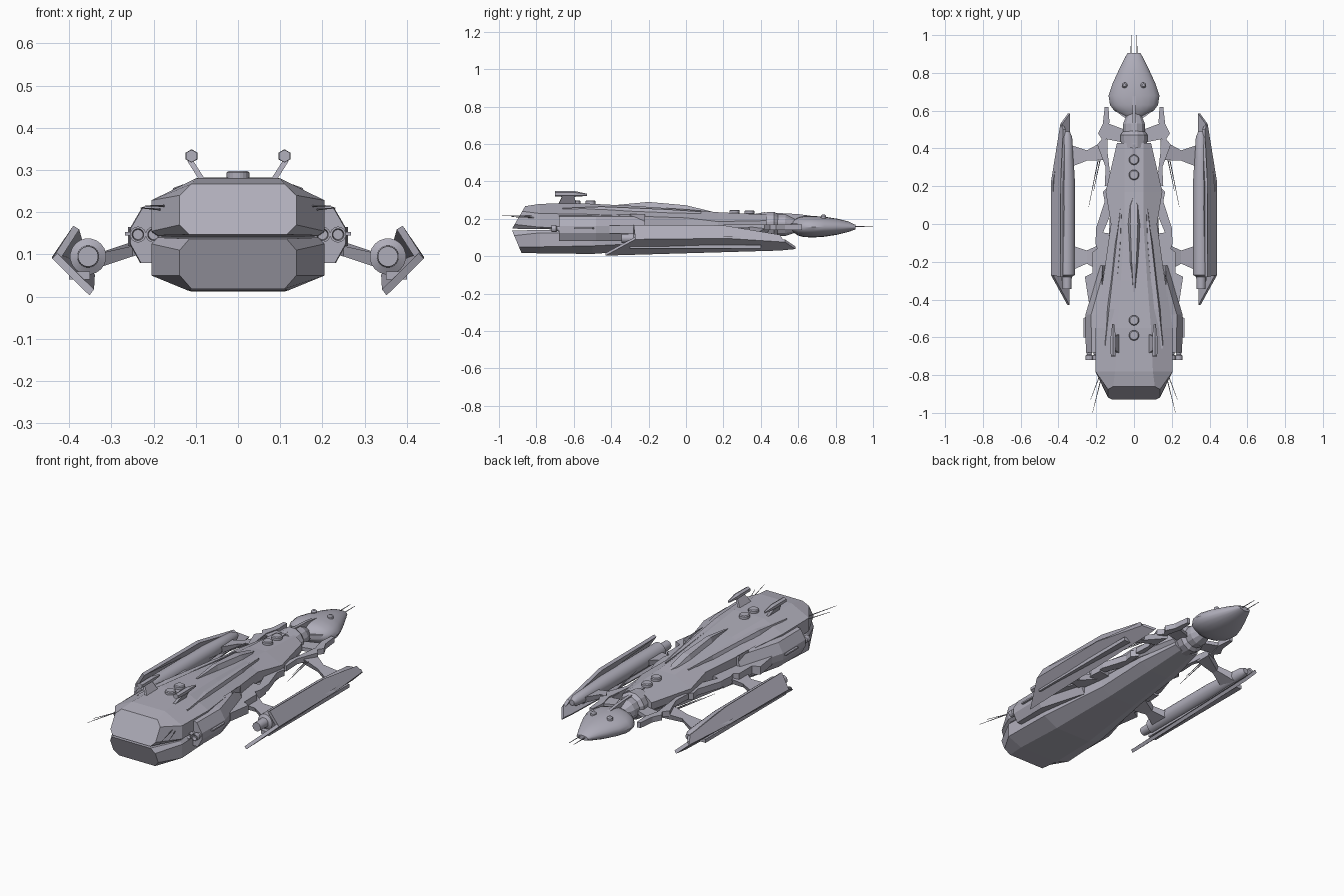
import bpy, bmesh, math
from mathutils import Vector

old = bpy.data.objects.get("Cube")
if old:
    bpy.data.objects.remove(old, do_unlink=True)

COLOR = (0.43, 0.42, 0.49, 1)
grey = bpy.data.materials.new("hull grey")
grey.use_nodes = True
grey.diffuse_color = COLOR
grey.node_tree.nodes["Principled BSDF"].inputs["Base Color"].default_value = COLOR


def finish(name, bm, mirror=False, smooth=False):
    bmesh.ops.recalc_face_normals(bm, faces=bm.faces)
    mesh = bpy.data.meshes.new(name)
    bm.to_mesh(mesh)
    bm.free()
    mesh.materials.append(grey)
    ob = bpy.data.objects.new(name, mesh)
    bpy.context.collection.objects.link(ob)
    if mirror:
        ob.modifiers.new("mirror", 'MIRROR').use_clip = False
    if smooth:
        bpy.ops.object.select_all(action='DESELECT')
        ob.select_set(True)
        bpy.context.view_layer.objects.active = ob
        bpy.ops.object.shade_smooth_by_angle(angle=math.radians(35))
    return ob


def loft(name, rings, **kw):
    """Skin a list of equal-length point rings and cap both ends."""
    bm = bmesh.new()
    vs = [[bm.verts.new(p) for p in ring] for ring in rings]
    n = len(rings[0])
    for a, b in zip(vs, vs[1:]):
        for i in range(n):
            j = (i + 1) % n
            bm.faces.new((a[i], a[j], b[j], b[i]))
    bm.faces.new(vs[0])
    bm.faces.new(vs[-1])
    return finish(name, bm, **kw)


def hull_ring(y0, y1, wb, w, wt, zb, z1, z2, zt):
    """Eight-sided symmetric section, leaning from y0 at zb to y1 at zt."""
    half = [(wb, zb), (w, z1), (w, z2), (wt, zt)]
    pts = half + [(-x, z) for x, z in reversed(half)]
    return [(x, y0 + (y1 - y0) * (z - zb) / (zt - zb), z) for x, z in pts]


def plate(name, outline, z0, z1, **kw):
    """Flat outline seen from above, given a thickness."""
    return loft(name, [[(x, y, z) for x, y in outline] for z in (z0, z1)], **kw)


def slab(name, pts, offset, **kw):
    """Any 3D outline pushed along an offset."""
    return loft(name, [pts, [Vector(p) + Vector(offset) for p in pts]], **kw)


def tube(name, stations, sides=16, **kw):
    """Round skin along stations of (point, radius)."""
    axis = Vector(stations[-1][0]) - Vector(stations[0][0])
    q = axis.to_track_quat('Z', 'Y')
    rings = []
    for p, r in stations:
        rings.append([Vector(p) + q @ Vector((r * math.cos(t), r * math.sin(t), 0))
                      for t in (2 * math.pi * (i + .5) / sides for i in range(sides))])
    return loft(name, rings, **kw)


# Main hull, upper and lower shells
loft("upper_hull", [hull_ring(*r) for r in (
    (-.93, -.86, .115, .138, .11, .147, .17, .24, .267),
    (-.78, -.78, .19, .205, .1, .145, .155, .228, .28),
    (-.55, -.55, .19, .205, .09, .14, .15, .225, .282),
    (-.3, -.3, .15, .165, .07, .13, .15, .215, .27),
    (0, 0, .11, .122, .05, .13, .15, .205, .25),
    (.17, .17, .13, .15, .05, .13, .15, .185, .235),
    (.43, .43, .07, .09, .05, .13, .15, .19, .222))])
loft("lower_hull", [hull_ring(*r) for r in (
    (-.88, -.93, .11, .138, .115, .018, .05, .11, .137),
    (-.78, -.78, .12, .205, .19, .015, .05, .125, .14),
    (-.5, -.5, .11, .195, .18, .012, .055, .125, .145),
    (-.1, -.1, .08, .135, .12, .04, .075, .13, .15),
    (.2, .2, .06, .12, .1, .07, .1, .135, .15),
    (.43, .43, .04, .075, .06, .1, .12, .14, .15))])

# Dorsal ridge and the two long shoulder ridges
loft("dorsal_ridge", [[(-w, y, z - .04), (-w * .5, y, z), (w * .5, y, z), (w, y, z - .04)]
                      for y, w, z in ((-.36, .008, .275), (-.2, .025, .29), (0, .04, .272),
                                      (.1, .035, .248), (.14, .008, .238))])
loft("shoulder_ridge", [[(x - w, y, z - .03), (x - w * .6, y, z), (x + w * .4, y, z), (x + w, y, z - .04)]
                        for y, x, w, z in ((-.66, .15, .01, .257), (-.45, .12, .03, .265),
                                           (-.1, .085, .02, .25), (.08, .07, .006, .238))], mirror=True)

# Neck with collar, and the spine running to the head
tube("neck", [((0, .4, .165), .07), ((0, .47, .165), .075), ((0, .49, .165), .06),
              ((0, .53, .165), .06), ((0, .6, .16), .03), ((0, .66, .16), .05)], sides=12)
slab("neck_spine", [(-.008, .3, .215), (-.008, .42, .235), (-.008, .6, .225),
                    (-.008, .75, .205), (-.008, .6, .195), (-.008, .42, .2)], (.016, 0, 0))
plate("neck_vane", [(.015, .54), (.06, .57), (.1, .6), (.05, .6), (.015, .57)], .155, .175, mirror=True)

# Head: flattened bullet with a blunt tip
def head_ring(y, w, zb, zt):
    zm = .155
    ring = []
    for i in range(20):
        t = 2 * math.pi * i / 20
        s = math.sin(t)
        ring.append((w * math.cos(t), y, zm + s * ((zt - zm) if s > 0 else (zm - zb))))
    return ring


loft("head", [head_ring(*r) for r in (
    (.57, .05, .13, .19), (.6, .105, .11, .207), (.63, .127, .102, .214), (.68, .135, .1, .215),
    (.74, .115, .104, .211), (.81, .083, .115, .2), (.87, .053, .13, .185),
    (.905, .035, .143, .168))], smooth=True)
tube("head_sensor", [((.05, .735, .19), .015), ((.05, .735, .214), .015),
                     ((.05, .735, .222), .008)], sides=12, mirror=True)
tube("nose_antenna", [((.015, .88, .158), .003), ((.015, 1, .158), .0015)], sides=5, mirror=True)

# Round turrets on the deck
for y, z in ((.34, .225), (.26, .228), (-.51, .278), (-.59, .278)):
    tube("deck_turret", [((0, y, z - .02), .02), ((0, y, z), .02), ((0, y, z + .002), .027),
                         ((0, y, z + .016), .027), ((0, y, z + .02), .022)], sides=20)

# Raised sensor pods on slanted struts
slab("pod_strut", [(.07, -.69, .265), (.07, -.58, .265), (.108, -.6, .325), (.108, -.66, .325)],
     (.012, 0, -.004), mirror=True)
tube("sensor_pod", [((.11, -.7, .333), .015), ((.11, -.6, .333), .016),
                    ((.11, -.53, .328), .006)], sides=6, mirror=True)

# Side engine housings with twin thrusters
loft("engine_housing", [[(.17, y, .225), (w - .03, y, .212), (w, y, .16), (w, y, .125),
                         (w - .025, y, .08), (.15, y, .08)]
                        for y, w in ((-.68, .255), (-.48, .257), (-.3, .205), (-.22, .18))], mirror=True)
for x in (.2, .237):
    tube("thruster", [((x, -.67, .147), .016), ((x, -.69, .147), .013), ((x, -.695, .147), .019),
                      ((x, -.72, .147), .019), ((x, -.72, .147), .014),
                      ((x, -.7, .147), .012)], sides=14, mirror=True)
plate("housing_fin", [(.2, -.6), (.268, -.6), (.268, -.5), (.2, -.45)], .145, .153, mirror=True)

# Outrigger frames along the flanks
plate("rear_frame", [(.13, -.05), (.2, -.04), (.205, -.1), (.195, -.13), (.22, -.15), (.22, -.26),
                     (.26, -.28), (.24, -.41), (.19, -.41), (.15, -.25)], .12, .165, mirror=True)
plate("middle_frame", [(.135, .2), (.165, .17), (.155, .12), (.2, -.02), (.2, -.07),
                       (.17, -.06), (.12, .06)], .13, .165, mirror=True)
plate("front_frame", [(.12, .21), (.155, .2), (.15, .3), (.195, .42), (.17, .45), (.19, .48),
                      (.165, .53), (.155, .62), (.135, .62), (.13, .54), (.15, .46),
                      (.14, .38)], .14, .17, mirror=True)
plate("frame_bridge", [(.05, .43), (.15, .45), (.16, .5), (.13, .53), (.05, .5)], .145, .165, mirror=True)

# Pylons to the nacelles
def pylon(name, inner, outer):
    loft(name, [[(x, a, z), (x, b, z), (x, b - .01, z - t), (x, a + .01, z - t)]
                for x, a, b, z, t in (inner, outer)], mirror=True)


pylon("front_pylon", (.14, .34, .45, .165, .035), (.25, .335, .39, .13, .025))
pylon("front_pylon_foot", (.25, .335, .39, .13, .025), (.34, .3, .42, .1, .035))
pylon("rear_pylon", (.16, -.26, -.1, .155, .035), (.25, -.21, -.14, .12, .025))
pylon("rear_pylon_foot", (.25, -.21, -.14, .12, .025), (.34, -.25, -.11, .1, .035))

# Nacelles
X, Z = .355, .095
tube("nacelle", [((X, y, Z), r) for y, r in (
    (-.345, .024), (-.28, .026), (-.27, .043), (.22, .043), (.34, .036),
    (.46, .028), (.49, .015))], sides=20, mirror=True, smooth=True)

# Angled armour plates outside each nacelle
slab("lower_armour", [(.44, -.27, .09), (.44, .22, .095), (.39, .53, .075),
                      (.35, .585, .038), (.352, .5, .03), (.352, -.43, .003)],
     (-.011, 0, .014), mirror=True)
slab("upper_armour", [(.44, -.27, .09), (.44, .22, .095), (.39, .53, .075),
                      (.375, .5, .115), (.39, .2, .165), (.39, -.28, .168)],
     (-.014, 0, -.009), mirror=True)
plate("armour_bracket", [(.35, -.3), (.4, -.3), (.4, .4), (.35, .4)], .04, .06, mirror=True)

# Thin trailing antennae
for a, b in (((.17, -.8, .215), (.22, -1, .215)), ((.17, -.77, .205), (.23, -.93, .21)),
             ((.19, .34, .15), (.24, .09, .15)), ((.18, .34, .15), (.215, .17, .15))):
    tube("whip_antenna", [(a, .003), (b, .001)], sides=5, mirror=True)
